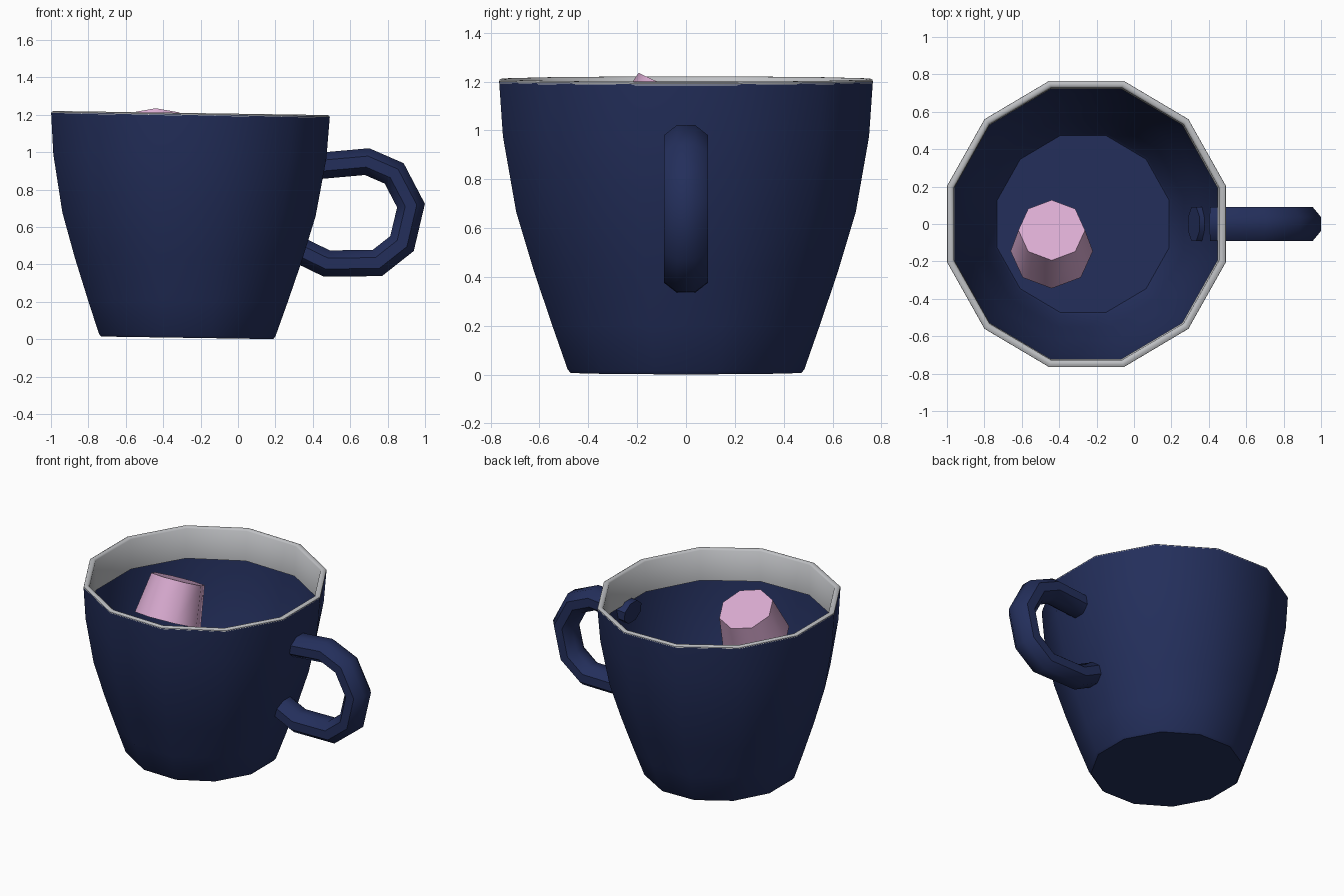
import bpy, bmesh, math
from mathutils import Vector, Matrix

if "Cube" in bpy.data.objects:
    bpy.data.objects.remove(bpy.data.objects["Cube"])


def material(name, rgb):
    m = bpy.data.materials.new(name)
    m.diffuse_color = (*rgb, 1)
    m.use_nodes = True
    m.node_tree.nodes["Principled BSDF"].inputs["Base Color"].default_value = m.diffuse_color
    return m


navy = material("navy glaze", (0.017, 0.028, 0.105))
grey = material("light grey rim", (0.52, 0.53, 0.55))
pink = material("pink", (0.70, 0.41, 0.64))


def loft(name, rings, mat, cap_start, cap_end, angle):
    """Join rings of points into a tube, with optional end caps."""
    bm = bmesh.new()
    loops = [[bm.verts.new(p) for p in ring] for ring in rings]
    n = len(loops[0])
    for a, b in zip(loops, loops[1:]):
        for i in range(n):
            j = (i + 1) % n
            bm.faces.new((a[i], a[j], b[j], b[i]))
    if cap_start:
        bm.faces.new(loops[0][::-1])
    if cap_end:
        bm.faces.new(loops[-1])
    me = bpy.data.meshes.new(name)
    bm.to_mesh(me)
    bm.free()
    me.materials.append(mat)
    ob = bpy.data.objects.new(name, me)
    bpy.context.collection.objects.link(ob)
    bpy.ops.object.select_all(action='DESELECT')
    ob.select_set(True)
    bpy.context.view_layer.objects.active = ob
    bpy.ops.object.shade_smooth_by_angle(angle=math.radians(angle))
    return ob


def lathe(name, profile, sides, mat, place, cap_start, cap_end, y_scale=1.0):
    """Turn a profile of (apothem, height) points around the z axis."""
    rings = []
    for r, z in profile:
        r /= math.cos(math.pi / 12) if sides == 12 else 1
        off = 0.5 if sides == 12 else 0
        rings.append([place @ Vector((r * math.cos((i + off) * math.tau / sides),
                                      r * y_scale * math.sin((i + off) * math.tau / sides), z))
                      for i in range(sides)])
    return loft(name, rings, mat, cap_start, cap_end, 50)


# Cup body: a single open shell, leaning very slightly
cup_place = Matrix.Translation((-0.272, 0, 0.008)) @ Matrix.Rotation(0.015, 4, 'Y')
body = [(0.460, 0), (0.472, 0.015), (0.535, 0.2), (0.607, 0.42),
        (0.677, 0.66), (0.730, 0.97), (0.745, 1.192)]
lathe("cup_body", body, 12, navy, cup_place, True, False, 1.027)

# Rim: grey lip that folds down into a short inner band
rim = [(0.745, 1.188), (0.744, 1.196), (0.733, 1.202), (0.718, 1.202),
       (0.708, 1.192), (0.703, 0.985)]
lathe("cup_rim", rim, 12, grey, cup_place, False, False, 1.027)

# Floating sweet: tilted eight-sided frustum
sweet_place = Matrix.Translation((-0.44, -0.033, 1.16)) @ Matrix.Rotation(math.radians(-25), 4, 'X')
lathe("floating_sweet", [(0.22, -0.265), (0.178, 0)], 8, pink, sweet_place, True, True)

# Handle: flattened eight-sided tube along a loop
path = [Vector((x, 0, z)) for x, z in
        [(0.41, 0.925), (0.69, 0.95), (0.835, 0.887), (0.925, 0.715),
         (0.877, 0.512), (0.745, 0.408), (0.475, 0.405), (0.32, 0.48)]]
rings = []
for i, p in enumerate(path):
    d_in = (p - path[max(i - 1, 0)]).normalized()
    d_out = (path[min(i + 1, len(path) - 1)] - p).normalized()
    t = (d_in + d_out).normalized()
    miter = max(t.dot(d_in), t.dot(d_out))
    side = Vector((-t.z, 0, t.x))
    ring = []
    for k in range(8):
        a = (k + 0.5) * math.tau / 8
        ring.append(p + side * (0.076 / miter * math.cos(a)) + Vector((0, 0.098 * math.sin(a), 0)))
    rings.append(ring[::-1])
handle = loft("handle", rings, navy, True, True, 50)
bm = bmesh.new()
bm.from_mesh(handle.data)
bmesh.ops.recalc_face_normals(bm, faces=bm.faces)
bm.to_mesh(handle.data)
bm.free()
